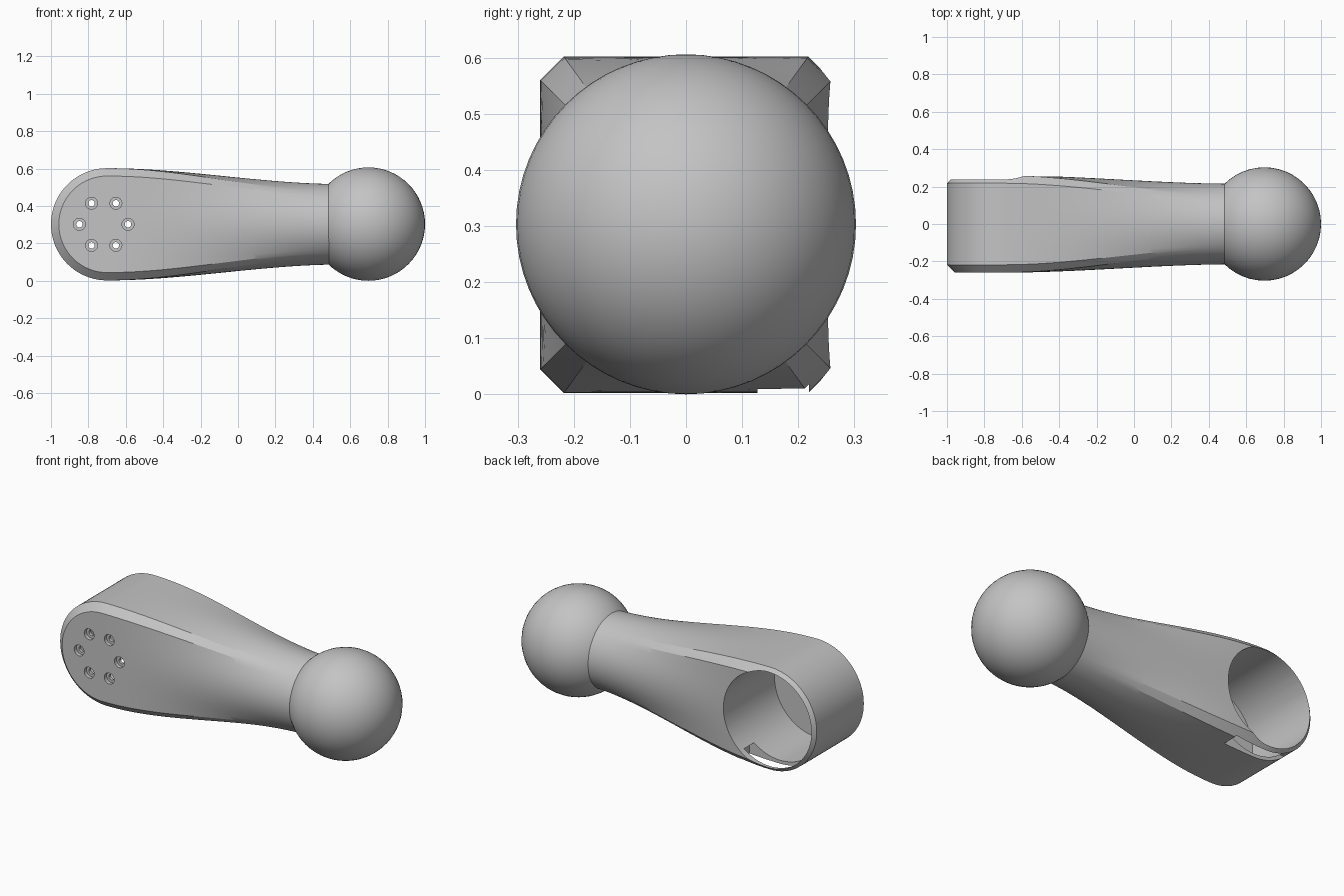
import bpy, bmesh, math
from mathutils import Vector

cube = bpy.data.objects.get("Cube")
if cube:
    bpy.data.objects.remove(cube, do_unlink=True)

ZC = 0.302                       # height of the long axis
HUB_X, HUB_R, HALF_W = -0.70, 0.30, 0.26
CHAMFER = 0.042
NECK_X, NECK_R = 0.49, 0.215

grey = bpy.data.materials.new("plain grey")
grey.use_nodes = True
grey.diffuse_color = (0.55, 0.55, 0.55, 1)
bsdf = next(n for n in grey.node_tree.nodes if n.type == 'BSDF_PRINCIPLED')
bsdf.inputs["Base Color"].default_value = grey.diffuse_color
bsdf.inputs["Roughness"].default_value = 0.6


def make_object(name, bm):
    mesh = bpy.data.meshes.new(name)
    bm.to_mesh(mesh)
    bm.free()
    obj = bpy.data.objects.new(name, mesh)
    mesh.materials.append(grey)
    bpy.context.collection.objects.link(obj)
    return obj


def activate(obj):
    bpy.ops.object.select_all(action='DESELECT')
    obj.select_set(True)
    bpy.context.view_layer.objects.active = obj


def smooth(obj, degrees):
    activate(obj)
    bpy.ops.object.shade_smooth_by_angle(angle=math.radians(degrees))


def cut(target, cutter):
    activate(target)
    mod = target.modifiers.new("cut", 'BOOLEAN')
    mod.operation, mod.solver, mod.object = 'DIFFERENCE', 'EXACT', cutter
    bpy.ops.object.modifier_apply(modifier=mod.name)
    bpy.data.objects.remove(cutter, do_unlink=True)


def y_cylinder(name, x, z, radius, y0, y1, sides):
    bpy.ops.mesh.primitive_cylinder_add(
        vertices=sides, radius=radius, depth=y1 - y0,
        location=(x, (y0 + y1) / 2, z), rotation=(math.pi / 2, 0, 0))
    obj = bpy.context.object
    obj.name = name
    obj.hide_render = True
    obj.data.materials.append(grey)
    return obj


# Chamfered rectangle section, sampled so the corners fall on vertices
corner_a = math.atan2(HUB_R - CHAMFER, HALF_W)
corner_b = math.atan2(HUB_R, HALF_W - CHAMFER)
quarter = [corner_a * i / 8 for i in range(8)]
quarter += [corner_a + (corner_b - corner_a) * i / 3 for i in range(3)]
quarter += [corner_b + (math.pi / 2 - corner_b) * i / 8 for i in range(9)]
half = quarter + [math.pi - a for a in reversed(quarter[:-1])]
angles = half + [a + math.pi for a in half[1:-1]]


def section_radius(a):
    c, s = abs(math.cos(a)), abs(math.sin(a))
    limits = [(HALF_W + HUB_R - CHAMFER) / (c + s)]
    if c > 1e-6:
        limits.append(HALF_W / c)
    if s > 1e-6:
        limits.append(HUB_R / s)
    return min(limits)


# Arm: section blends from chamfered box to round neck
bm = bmesh.new()
rings = []
STEPS = 32
for i in range(STEPS + 1):
    x = HUB_X + (NECK_X - HUB_X) * i / STEPS
    u = min(1, (x - HUB_X) / 1.25)
    t = u * u * (3 - 2 * u)
    ring = []
    for a in angles:
        r = section_radius(a) * (1 - t) + NECK_R * t
        ring.append(bm.verts.new((x, r * math.cos(a), ZC + r * math.sin(a))))
    rings.append(ring)
n = len(angles)
for r0, r1 in zip(rings, rings[1:]):
    for k in range(n):
        j = (k + 1) % n
        bm.faces.new((r0[k], r0[j], r1[j], r1[k]))
bm.faces.new(rings[-1])

# Rounded end: upper half of the first section spun to the lower half
top = rings[0][:len(half)]
edges = [bm.edges.get((p, q)) for p, q in zip(top, top[1:])]
bmesh.ops.spin(bm, geom=top + edges, cent=(HUB_X, 0, ZC), axis=(0, -1, 0),
               angle=math.pi, steps=40, use_duplicate=False)
bmesh.ops.remove_doubles(bm, verts=bm.verts, dist=0.0002)
bmesh.ops.recalc_face_normals(bm, faces=bm.faces)
arm = make_object("arm", bm)

# Socket bored in from the back, leaving a front wall
cut(arm, y_cylinder("socket_cutter", HUB_X, ZC, 0.28, -0.22, 0.4, 80))

# Slot through the lower wall near the back rim
bpy.ops.mesh.primitive_cube_add(size=1, location=(HUB_X, 0.173, 0.015))
slot = bpy.context.object
slot.name = "slot_cutter"
slot.scale = (0.40, 0.092, 0.13)
slot.hide_render = True
slot.data.materials.append(grey)
cut(arm, slot)

# Six stepped screw holes in the front wall
for k in range(6):
    a = k * math.pi / 3
    x, z = -0.718 + 0.13 * math.cos(a), ZC + 0.13 * math.sin(a)
    cut(arm, y_cylinder("hole_cutter", x, z, 0.032, -0.4, -0.238, 24))
    cut(arm, y_cylinder("hole_cutter", x, z, 0.017, -0.4, -0.1, 24))
smooth(arm, 22)

# Ball on the neck
bm = bmesh.new()
bmesh.ops.create_uvsphere(bm, u_segments=48, v_segments=32, radius=0.303)
bmesh.ops.translate(bm, verts=bm.verts, vec=Vector((0.697, 0, 0.303)))
ball = make_object("ball", bm)
smooth(ball, 40)
